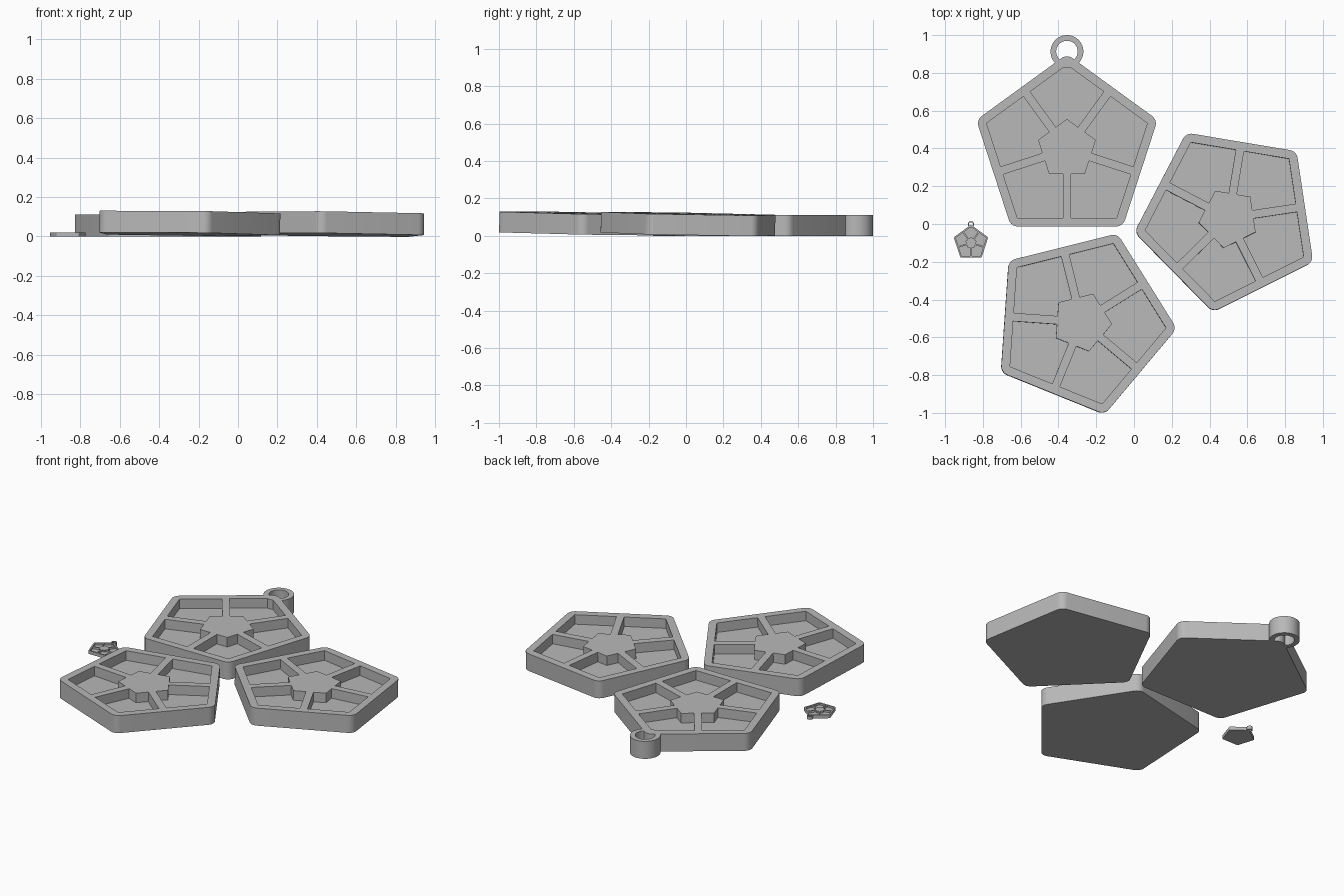
import bpy, bmesh
from math import cos, sin, pi, radians
from mathutils import Vector, Matrix

cube = bpy.data.objects.get("Cube")
if cube:
    bpy.data.objects.remove(cube)

grey = bpy.data.materials.new("plain_grey")
grey.use_nodes = True
COLOUR = (0.48, 0.48, 0.48, 1)
grey.diffuse_color = COLOUR
grey.node_tree.nodes["Principled BSDF"].inputs["Base Color"].default_value = COLOUR

HEIGHT = 0.11       # tray thickness
FLOOR = 0.05        # level of the compartment floors
APOTHEM = 0.408     # outer pentagon
CORNER = 0.05       # outer corner radius
CELL_APOTHEM = 0.362
HUB_APOTHEM = 0.13
RIB = 0.022         # half the rib width
STEP = 2 * pi / 5


def polar(r, a):
    return Vector((r * cos(a), r * sin(a)))


def add_prism(bm, points, low, high):
    """Extrude a counter-clockwise outline between two heights."""
    bottom = bm.faces.new([bm.verts.new((p.x, p.y, low)) for p in points])
    top = bmesh.ops.extrude_face_region(bm, geom=[bottom])["geom"]
    verts = [g for g in top if isinstance(g, bmesh.types.BMVert)]
    bmesh.ops.translate(bm, verts=verts, vec=(0, 0, high - low))


def make_object(name, bm):
    bmesh.ops.recalc_face_normals(bm, faces=bm.faces[:])
    mesh = bpy.data.meshes.new(name)
    bm.to_mesh(mesh)
    bm.free()
    mesh.materials.append(grey)
    obj = bpy.data.objects.new(name, mesh)
    bpy.context.collection.objects.link(obj)
    return obj


def smooth(obj):
    bpy.ops.object.select_all(action='DESELECT')
    obj.select_set(True)
    bpy.context.view_layer.objects.active = obj
    bpy.ops.object.shade_smooth_by_angle(angle=radians(30))


def rounded_pentagon():
    points = []
    centre_r = (APOTHEM - CORNER) / cos(pi / 5)
    for k in range(5):
        a = pi / 2 + k * STEP
        for i in range(9):
            points.append(polar(centre_r, a) + polar(CORNER, a + STEP * (i / 8 - 0.5)))
    return points


def cell_outline(a):
    """One compartment, lying between two ribs and pointing along angle a."""
    left, right = a + STEP / 2, a - STEP / 2
    to_right, to_left = polar(RIB, left - pi / 2), polar(RIB, right + pi / 2)
    return [polar(HUB_APOTHEM / cos(pi / 5), a),
            polar(HUB_APOTHEM, right) + to_left,
            polar(CELL_APOTHEM, right) + to_left,
            polar(CELL_APOTHEM / cos(pi / 5), a),
            polar(CELL_APOTHEM, left) + to_right,
            polar(HUB_APOTHEM, left) + to_right]


def make_tray(name, matrix):
    body = bmesh.new()
    add_prism(body, rounded_pentagon(), 0, HEIGHT)
    tray = make_object(name, body)
    cells = bmesh.new()
    for k in range(5):
        add_prism(cells, cell_outline(pi / 2 + k * STEP), FLOOR, HEIGHT + 0.05)
    cutter = make_object(name + "_cutter", cells)
    cutter.hide_render = True
    # cut the compartments, keep the result and drop the cutter
    cut = tray.modifiers.new("compartments", 'BOOLEAN')
    cut.operation, cut.solver, cut.object = 'DIFFERENCE', 'EXACT', cutter
    graph = bpy.context.evaluated_depsgraph_get()
    mesh = bpy.data.meshes.new_from_object(tray.evaluated_get(graph))
    tray.modifiers.clear()
    tray.data = mesh
    bpy.data.objects.remove(cutter)
    tray.matrix_world = matrix
    smooth(tray)


def make_ring(name, matrix, inner=0.057, outer=0.087, sides=48):
    bm = bmesh.new()
    profile = [(inner, 0), (outer, 0), (outer, HEIGHT), (inner, HEIGHT)]
    loops = [[bm.verts.new((*polar(r, i * 2 * pi / sides), z)) for r, z in profile]
             for i in range(sides)]
    for i in range(sides):
        here, after = loops[i], loops[(i + 1) % sides]
        for j in range(4):
            n = (j + 1) % 4
            bm.faces.new((here[j], after[j], after[n], here[n]))
    ring = make_object(name, bm)
    ring.matrix_world = matrix @ Matrix.Translation((0, 0.518, 0))
    smooth(ring)


def place(x, y, z=0.0, turn=0.0, scale=1.0, tilt=(0, 0)):
    lean = Matrix.Rotation(tilt[0], 4, 'X') @ Matrix.Rotation(tilt[1], 4, 'Y')
    return (Matrix.Translation((x, y, z)) @ lean
            @ Matrix.Rotation(radians(turn), 4, 'Z') @ Matrix.Scale(scale, 4))


# hanging tray with its ring, and the miniature copy
for prefix, spot in (("hanging", place(-0.355, 0.395)),
                     ("miniature", place(-0.863, -0.1, scale=0.19))):
    make_tray(prefix + "_tray", spot)
    make_ring(prefix + "_ring", spot)

# two loose trays, leaning very slightly
LEAN = (-0.018, 0.011)
make_tray("right_hand_tray", place(0.5, 0.03, 0.008, 26.5, tilt=LEAN))
make_tray("front_tray", place(-0.278, -0.52, 0.011, -22, tilt=LEAN))
